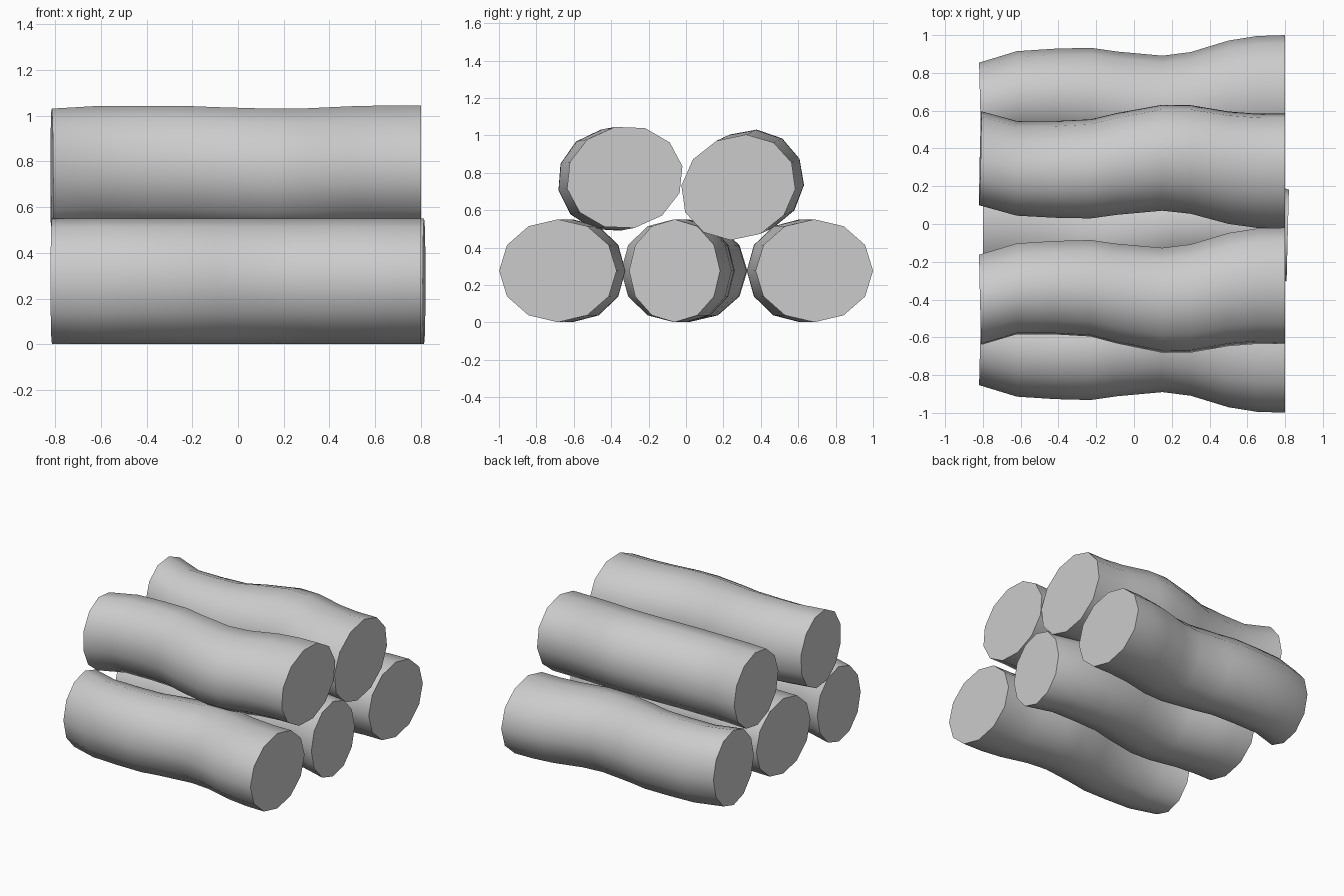
import bpy, bmesh
from math import pi, cos, sin, radians
from mathutils import Matrix

if "Cube" in bpy.data.objects:
    bpy.data.objects.remove(bpy.data.objects["Cube"])

SIDES = 12
HALF_HEIGHT = 0.275
# stations along a log: x, sideways sway, half width
STATIONS = [
    (-0.814, -0.075, 0.243), (-0.62, -0.016, 0.245), (-0.42, -0.010, 0.252),
    (-0.23, -0.013, 0.260), (-0.09, -0.042, 0.269), (0.15, -0.078, 0.283),
    (0.30, -0.068, 0.292), (0.50, -0.020, 0.305), (0.65, -0.002, 0.311),
    (0.80, 0.0, 0.314),
]


def make_log(name, y, z, rotation):
    """Skin the swaying oval rings, cap both ends and place the log."""
    bm = bmesh.new()
    rings = []
    for i, (x, sway, half_w) in enumerate(STATIONS):
        skew = -0.025 if i == 0 else 0.0      # narrow end is cut slightly askew
        ring = []
        for k in range(SIDES):
            a = 2 * pi * k / SIDES
            dy = half_w * cos(a)
            ring.append(bm.verts.new((x + skew * dy, sway + dy, HALF_HEIGHT * sin(a))))
        rings.append(ring)
    for r0, r1 in zip(rings, rings[1:]):
        for k in range(SIDES):
            n = (k + 1) % SIDES
            bm.faces.new((r0[k], r0[n], r1[n], r1[k]))
    bm.faces.new(rings[0])
    bm.faces.new(rings[-1])
    bm.transform(Matrix.Translation((0, y, z)) @ rotation)
    bmesh.ops.recalc_face_normals(bm, faces=bm.faces)
    mesh = bpy.data.meshes.new(name)
    bm.to_mesh(mesh)
    bm.free()
    obj = bpy.data.objects.new(name, mesh)
    bpy.context.collection.objects.link(obj)
    bpy.context.view_layer.objects.active = obj
    obj.select_set(True)
    bpy.ops.object.shade_smooth_by_angle(angle=radians(45))
    obj.select_set(False)


def roll(deg):
    return Matrix.Rotation(radians(deg), 4, 'X')


# bottom row
make_log("bottom_front_log", -0.685, 0.276, roll(180))
make_log("bottom_middle_log", 0.014, 0.276, Matrix.Rotation(pi, 4, 'Y'))
make_log("bottom_back_log", 0.686, 0.276, roll(0))
# top row
make_log("top_front_log", -0.3275, 0.775, roll(11))
make_log("top_back_log", 0.28, 0.722, roll(205))
